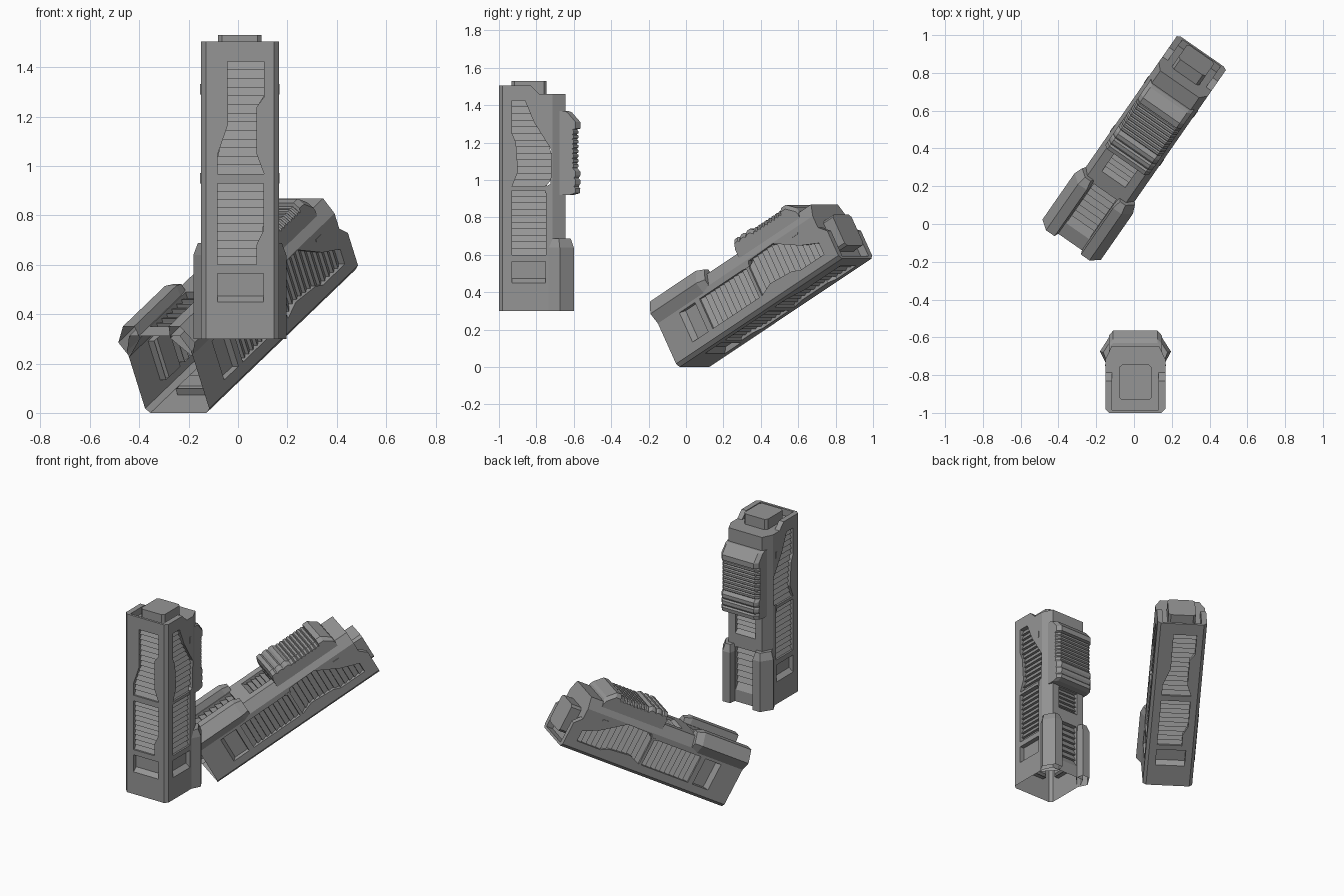
import bpy, bmesh, math
from mathutils import Matrix, Vector

if "Cube" in bpy.data.objects:
    bpy.data.objects.remove(bpy.data.objects["Cube"])

W, D, H, P = 0.158, 0.355, 1.205, 0.03   # half width, depth, height, pocket depth
parts = {}
grey = bpy.data.materials.new('dark_grey')
grey.diffuse_color = (.3, .3, .3, 1)
grey.use_nodes = True
grey.node_tree.nodes["Principled BSDF"].inputs["Base Color"].default_value = grey.diffuse_color


def loft(name, rings, bottom=True):
    bm = bmesh.new()
    loops = [[bm.verts.new(p) for p in r] for r in rings]
    n = len(loops[0])
    for a, b in zip(loops, loops[1:]):
        for i in range(n):
            j = (i + 1) % n
            bm.faces.new((a[i], a[j], b[j], b[i]))
    base = bm.faces.new(loops[0])
    bm.faces.new(loops[-1])
    bmesh.ops.recalc_face_normals(bm, faces=bm.faces)
    if not bottom:
        bmesh.ops.delete(bm, geom=[base], context='FACES')
    me = bpy.data.meshes.new(name)
    bm.to_mesh(me)
    bm.free()
    return me


def section(half, z):
    # mirror a half outline of (x, y) into a closed ring
    return [(x, y, z) for x, y in half] + [(-x, y, z) for x, y in reversed(half)]


def prism(name, pts, vec):
    v = Vector(vec)
    return loft(name, [pts, [Vector(p) + v for p in pts]])


def box(name, x0, x1, y0, y1, z0, z1):
    return prism(name, [(x0, y0, z0), (x1, y0, z0), (x1, y1, z0), (x0, y1, z0)], (0, 0, z1 - z0))


def place(face, a, z, d):
    # point on a wall, sunk by depth d
    return {'right': (W - d, a, z), 'left': (d - W, a, z),
            'front': (a, d, z), 'back': (a, D - d, z)}[face]


def interp(prof, z):
    for (z0, a0), (z1, a1) in zip(prof, prof[1:]):
        if z <= z1:
            return a0 + (a1 - a0) * max(0, z - z0) / (z1 - z0)
    return prof[-1][1]


def infill(name, face, L, R, slats, sill):
    # sloping sill, then overlapping louvres (or a flat floor)
    z0, z1 = L[0][0], L[-1][0]
    steps = [(z0, 0.0), (z0 + sill, P)] if sill else []
    z0 += sill
    if slats:
        h = (z1 - z0) / slats
        for i in range(slats):
            steps += [(z0 + i * h, 0.012), (z0 + (i + 1) * h, P)]
    else:
        steps += [(z1, P)]
    bm = bmesh.new()
    prev = None
    for z, d in steps:
        row = [bm.verts.new(place(face, interp(s, z), z, d)) for s in (L, R)]
        if prev:
            q = prev + row[::-1]
            bm.faces.new(q if face in ('right', 'front') else q[::-1])
        prev = row
    me = bpy.data.meshes.new(name)
    bm.to_mesh(me)
    bm.free()
    parts[name] = me


def rect(a0, a1, z0, z1):
    return [(z0, a0), (z1, a0)], [(z0, a1), (z1, a1)]


# Panel outlines: left edge, right edge (height, position), slat count, sill height
side = [
    ([(.665, .07), (.745, .102), (.9, .091), (.95, .07), (1.125, .07)],
     [(.665, .251), (.68, .276), (.86, .281), (1.01, .187), (1.125, .139)], 13, 0),
    (*rect(.07, .251, .30, .645), 10, 0),
    (*rect(.07, .249, .15, .265), 0, .023)]
front = [
    ([(.668, -.09), (.747, -.09), (.868, -.048), (1.123, -.05)],
     [(.668, .098), (.75, .067), (.937, .067), (.98, .098), (1.123, .098)], 13, 0),
    ([(.30, -.09), (.63, -.09)], [(.30, .067), (.38, .067), (.44, .096), (.63, .096)], 10, 0),
    (*rect(-.09, .096, .15, .265), 0, .023)]
back = [
    (*rect(-.072, .072, .08, .37), 6, .05),
    (*rect(-.075, .075, .46, .615), 4, .03)]

# Hull and the cutters for its pockets, roof step and roof recess
cutters = []
for face, panels in (('right', side), ('left', side), ('front', front), ('back', back)):
    for i, (L, R, slats, sill) in enumerate(panels):
        outline = [(a, z) for z, a in L] + [(a, z) for z, a in reversed(R)]
        a, b = ([place(face, p, z, d) for p, z in outline] for d in (-.02, P))
        cutters.append(loft('cut', [a, b]))
        infill(f'{face}_louvre_{i + 1}', face, L, R, slats, sill)
cutters.append(prism('cut', [(-.3, .17, 1.205), (-.3, .215, 1.16), (-.3, .5, 1.16),
                             (-.3, .5, 1.3), (-.3, .17, 1.3)], (.6, 0, 0)))
cutters.append(box('cut', -.123, .123, .016, .4, 1.16, 1.3))

outline = [(.138, 0), (W, .02), (W, .285), (.125, D)]
hull = bpy.data.objects.new('hull', loft('hull', [section(outline, 0), section(outline, H)]))
bpy.context.collection.objects.link(hull)
helpers = []
for me in cutters:
    ob = bpy.data.objects.new('cutter', me)
    ob.hide_render = True
    bpy.context.collection.objects.link(ob)
    helpers.append(ob)
    m = hull.modifiers.new('cut', 'BOOLEAN')
    m.operation, m.solver, m.object = 'DIFFERENCE', 'EXACT', ob
mesh = bpy.data.meshes.new_from_object(hull.evaluated_get(bpy.context.evaluated_depsgraph_get()))
for ob in helpers + [hull]:
    bpy.data.objects.remove(ob)

# Open underside and open pocket floors
bm = bmesh.new()
bm.from_mesh(mesh)
dead = []
for f in bm.faces:
    c, n = f.calc_center_median(), f.normal
    if (c.z < .001 and n.z < -.9) or (abs(n.x) > .99 and abs(abs(c.x) - W + P) < 1e-3) or \
       (abs(n.y) > .99 and (abs(c.y - P) < 1e-3 or abs(c.y - D + P) < 1e-3)):
        dead.append(f)
bmesh.ops.delete(bm, geom=dead, context='FACES')
bm.to_mesh(mesh)
bm.free()
parts['hull'] = mesh

# Roof cap with clipped corners
cap = [(.072, .068), (.0875, .083), (.0875, .24), (.072, .255)]
parts['roof_cap'] = loft('roof_cap', [section(cap, 1.14), section(cap, 1.23)])


# Ribbed block on the back
def block_ring(z, y):
    return section([(.14, .31), (.14, y - .025), (.118, y)], z)


levels = [(.62, .40), (.63, .432), (.655, .435), (.665, .426), (.68, .435), (.70, .435),
          (.71, .426), (.725, .435), (.745, .435), (.765, .418)]
for i in range(8):
    z = .765 + i * .0256
    levels += [(z + .006, .424), (z + .019, .424), (z + .0255, .416)]
levels += [(.975, .435), (1.01, .435), (1.062, .39), (1.07, .37)]
parts['ribbed_block'] = loft('ribbed_block', [block_ring(z, y) for z, y in levels])

# Corner buttresses at the base (hollow below) and small side tabs
low = [(.155, .26), (.188, .325), (.14, .4), (.085, .4), (.075, .345)]
high = [(.153, .275), (.17, .32), (.13, .383), (.095, .383), (.08, .345)]
for s, tag in ((1, 'right'), (-1, 'left')):
    rings = [[(s * x, y, z) for x, y in r] for r, z in ((low, 0), (low, .34), (high, .388))]
    parts[f'{tag}_buttress'] = loft('buttress', rings, bottom=False)
    for k, z in enumerate((.99, .63)):
        parts[f'{tag}_tab_{k + 1}'] = box('tab', s * .15, s * .161, .247, .257, z, z + .042)

# One upright tower and one leaning tower
h = Vector((.57, .82, 0)).normalized()
t = math.asin(.481)
up = Vector((0, 0, 1))
axis = h * math.cos(t) + up * math.sin(t)
back_dir = up * math.cos(t) - h * math.sin(t)
lean = Matrix((back_dir.cross(axis), back_dir, axis)).transposed().to_4x4()
lean.translation = (-.241, .045, 0)
for me in parts.values():
    me.materials.clear()
    me.materials.append(grey)
for tag, mat in (('upright', Matrix.Translation((.0075, -1, .3))), ('leaning', lean)):
    for name, me in parts.items():
        ob = bpy.data.objects.new(f'{tag}_{name}', me)
        bpy.context.collection.objects.link(ob)
        ob.matrix_world = mat
